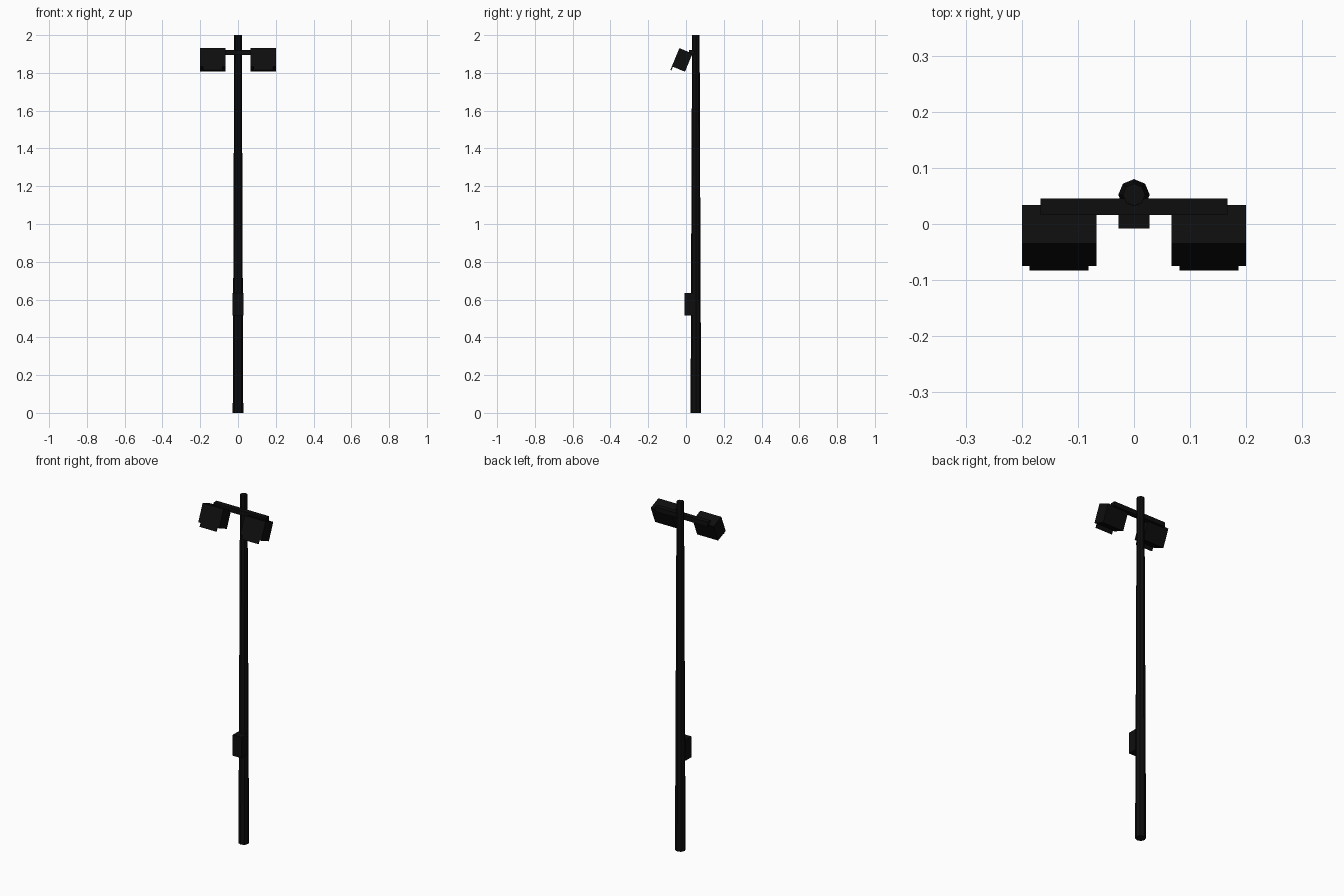
import bpy, math
from mathutils import Matrix, Vector

if "Cube" in bpy.data.objects:
    bpy.data.objects.remove(bpy.data.objects["Cube"])


def material(name, rgb):
    m = bpy.data.materials.new(name)
    m.diffuse_color = (*rgb, 1)
    m.use_nodes = True
    m.node_tree.nodes["Principled BSDF"].inputs["Base Color"].default_value = m.diffuse_color
    return m


black = material("black metal", (0.004, 0.0042, 0.004))


def box(name, x, y, z, mat, tilt=0.0, pivot=(0, 0, 0)):
    """Box from (min, max) ranges, tilted about x and moved to the pivot."""
    bpy.ops.mesh.primitive_cube_add(size=1)
    ob = bpy.context.object
    ob.name = name
    centre = Vector([(r[0] + r[1]) / 2 for r in (x, y, z)])
    size = [r[1] - r[0] for r in (x, y, z)]
    ob.data.transform(Matrix.Translation(pivot) @ Matrix.Rotation(tilt, 4, 'X')
                      @ Matrix.Translation(centre) @ Matrix.Diagonal((*size, 1)))
    ob.data.materials.append(mat)
    return ob


# Tapered eight-sided pole
bpy.ops.mesh.primitive_cone_add(vertices=8, radius1=0.028, radius2=0.02,
                                depth=2, location=(0, 0.052, 1))
pole = bpy.context.object
pole.name = "pole"
pole.data.materials.append(black)

# Cross bar and control box
box("cross_bar", (-0.167, 0.167), (0.016, 0.045), (1.896, 1.922), black)
box("control_box", (-0.028, 0.028), (-0.008, 0.045), (0.515, 0.635), black)

# Pair of tilted lamps; local origin is the upper front edge
tilt = math.radians(-22.5)
pivot = (0, -0.035, 1.931)
for side, s in (("left", -1), ("right", 1)):
    def span(a, b):
        return tuple(sorted((s * a, s * b)))
    box(side + "_lamp", span(0.067, 0.2), (0, 0.075), (-0.104, 0), black, tilt, pivot)
    # Thin glare plate hanging below the lamp front
    box(side + "_glare_plate", span(0.081, 0.186), (0, 0.006), (-0.125, -0.1),
        black, tilt, pivot)
